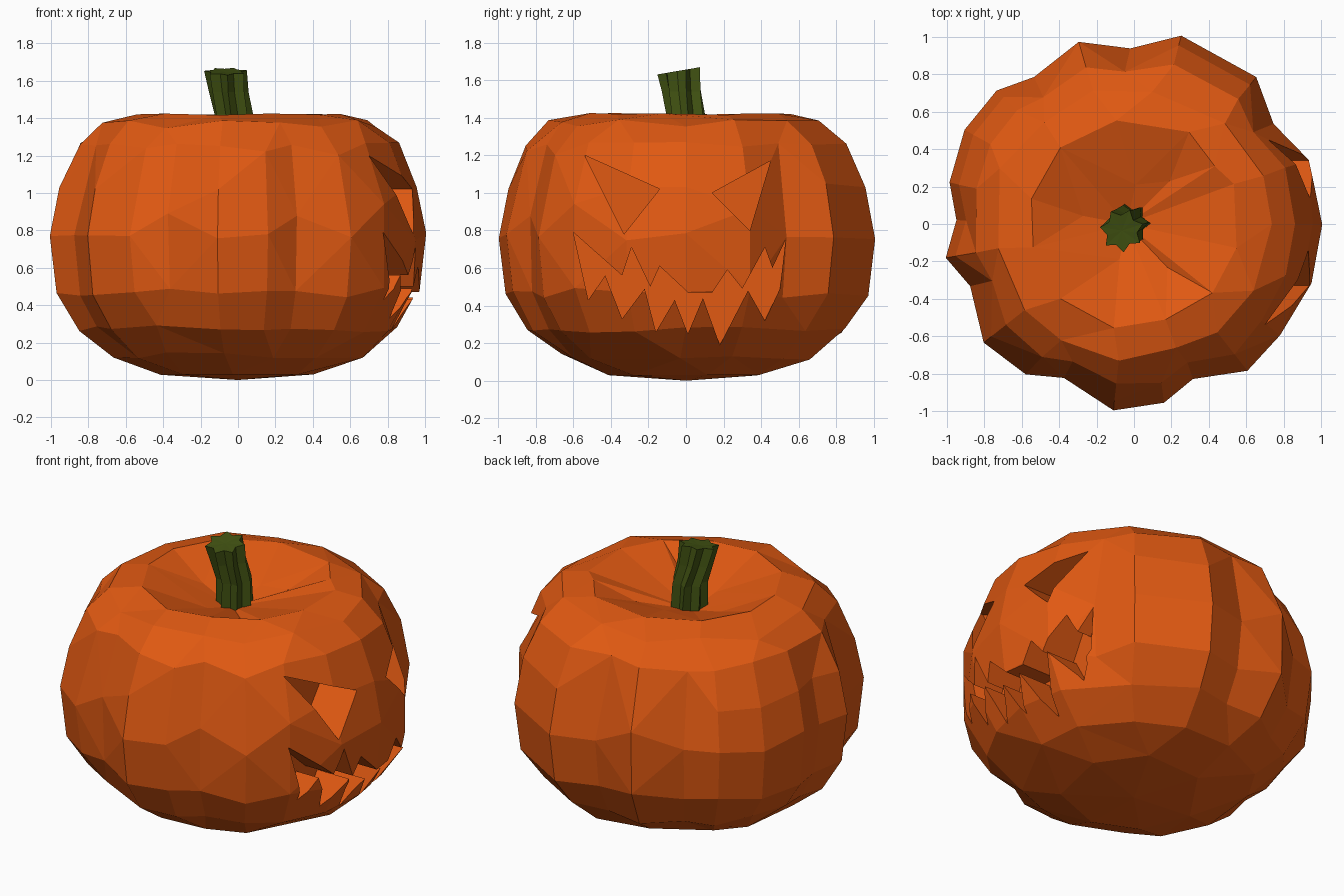
import bpy, bmesh, math, random

if "Cube" in bpy.data.objects:
    bpy.data.objects.remove(bpy.data.objects["Cube"])
random.seed(4)


def material(name, col):
    m = bpy.data.materials.new(name)
    m.diffuse_color = (*col, 1)
    m.use_nodes = True
    m.node_tree.nodes["Principled BSDF"].inputs["Base Color"].default_value = m.diffuse_color
    return m


def make(name, bm, mat=None):
    bmesh.ops.recalc_face_normals(bm, faces=bm.faces[:])
    me = bpy.data.meshes.new(name)
    bm.to_mesh(me)
    bm.free()
    ob = bpy.data.objects.new(name, me)
    bpy.context.collection.objects.link(ob)
    if mat:
        me.materials.append(mat)
    return ob


def bridge(bm, a, b):
    n = len(a)
    for i in range(n):
        j = (i + 1) % n
        bm.faces.new((a[i], a[j], b[j], b[i]))


def fan(bm, ring, co):
    c = bm.verts.new(co)
    for i in range(len(ring)):
        bm.faces.new((ring[i], ring[(i + 1) % len(ring)], c))


orange = material("pumpkin_orange", (0.75, 0.10, 0.006))
green = material("stem_green", (0.053, 0.085, 0.006))

# Pumpkin body: ribbed plan outline swept through a side profile
outline = [(1, 0), (.94, .35), (.74, .53), (.65, .78), (.25, 1), (-.02, .93),
           (-.3, .98), (-.53, .78), (-.73, .71), (-.9, .5), (-.98, .22),
           (-.94, .02), (-1, -.18), (-.87, -.33), (-.8, -.63), (-.57, -.8),
           (-.37, -.83), (-.11, -.99), (.16, -.95), (.32, -.83), (.6, -.78),
           (.79, -.6), (.94, -.32)]
profile = [(.42, .03), (.68, .13), (.86, .27), (.97, .46), (1, .66), (1, .84),
           (.955, 1.03), (.87, 1.25), (.75, 1.37), (.57, 1.42), (.3, 1.33)]
bm = bmesh.new()
rings = []
for s, z in profile:
    k = max(0, 1 - abs(z - .75) / .75)          # ribs fade towards the poles
    ring = []
    for x, y in outline:
        r, a = math.hypot(x, y), math.atan2(y, x)
        r = s * (.965 + (r - .965) * min(1, .3 + 1.2 * k))
        dz = random.uniform(-.02, .02) if .1 < z < 1.4 else 0
        ring.append(bm.verts.new((r * math.cos(a), r * math.sin(a), z + dz)))
    rings.append(ring)
for a, b in zip(rings, rings[1:]):
    bridge(bm, a, b)
fan(bm, rings[0], (0, 0, 0))
fan(bm, rings[-1], (-.04, 0, 1.24))
body = make("pumpkin_body", bm, orange)
dec = body.modifiers.new("facets", 'DECIMATE')
dec.ratio = 0.6


# Carved face on the +x side: pockets cut by outlines given as (y, z)
def pocket(name, pts, depth_x):
    bm = bmesh.new()
    a = [bm.verts.new((depth_x, y, z)) for y, z in pts]
    b = [bm.verts.new((1.3, y, z)) for y, z in pts]
    bridge(bm, a, b)
    bm.faces.new(a)
    bm.faces.new(b)
    bmesh.ops.triangulate(bm, faces=[f for f in bm.faces if len(f.verts) > 4])
    ob = make(name, bm, orange)
    ob.hide_render = True
    mod = body.modifiers.new(name, 'BOOLEAN')
    mod.operation = 'DIFFERENCE'
    mod.solver = 'EXACT'
    mod.object = ob
    return ob


mouth = [(-.6, .79), (-.34, .56), (-.29, .71), (-.19, .5), (-.14, .61),
         (.01, .47), (.14, .47), (.22, .59), (.3, .49), (.42, .71), (.46, .6),
         (.53, .75), (.5, .49), (.42, .32), (.33, .48), (.18, .19), (.09, .44),
         (.01, .25), (-.06, .43), (-.16, .26), (-.22, .49), (-.34, .33),
         (-.43, .56), (-.52, .43)]
cutters = [pocket("left_eye_cutter", [(-.54, 1.2), (-.14, 1.02), (-.33, .78)], .68),
           pocket("right_eye_cutter", [(.45, 1.17), (.14, 1.0), (.34, .8)], .68),
           pocket("mouth_cutter", mouth, .71)]

# Bake the carving and remove the cutters
dg = bpy.context.evaluated_depsgraph_get()
baked = bpy.data.meshes.new_from_object(body.evaluated_get(dg))
body.modifiers.clear()
body.data = baked
for c in cutters:
    bpy.data.objects.remove(c)

# Stem: leaning star-section stalk
bm = bmesh.new()
rings = []
for cx, cy, z, s, tw in [(-.02, 0, 1.2, 1, 0), (-.025, 0, 1.42, .95, .1),
                         (-.05, -.02, 1.54, .97, .2), (-.065, -.035, 1.65, 1.05, .3)]:
    ring = []
    for i in range(14):
        r = (.112 if i % 2 == 0 else .078) * s
        a = math.tau * i / 14 + tw
        y = r * math.sin(a)
        tilt = .17 * y if z > 1.6 else 0
        ring.append(bm.verts.new((cx + r * math.cos(a), cy + y, z + tilt)))
    rings.append(ring)
for a, b in zip(rings, rings[1:]):
    bridge(bm, a, b)
bm.faces.new(rings[0])
fan(bm, rings[-1], (-.065, -.035, 1.645))
make("stem", bm, green)
